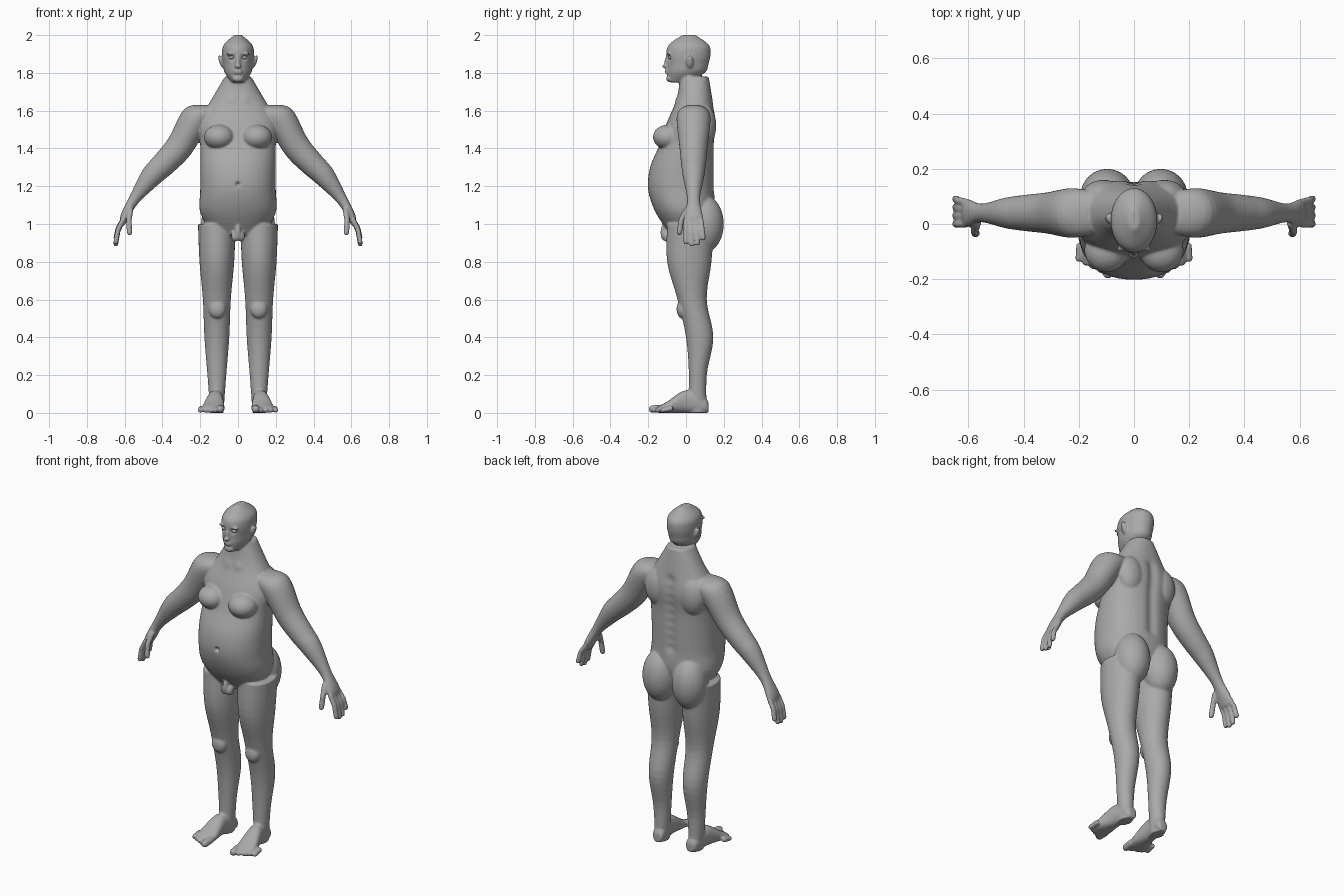
import bpy, bmesh
from math import cos, sin, tau, exp, copysign
from mathutils import Vector, Matrix

if "Cube" in bpy.data.objects:
    bpy.data.objects.remove(bpy.data.objects["Cube"])

shade = .4
grey = bpy.data.materials.new("plain grey")
grey.use_nodes = True
grey.diffuse_color = (shade, shade, shade, 1)
grey.node_tree.nodes["Principled BSDF"].inputs["Base Color"].default_value = grey.diffuse_color

bm = bmesh.new()
X, Y, Z = Vector((1, 0, 0)), Vector((0, 1, 0)), Vector((0, 0, 1))
BOTH, MIDDLE = (1, -1), (1,)


def spline(before, start, end, after, t):
    """Smooth value between start and end, with slopes from the neighbours."""
    slope_in, slope_out = (end - before) / 2, (after - start) / 2
    ease = t * t * (3 - 2 * t)
    rest = 1 - t
    return start + (end - start) * ease + slope_in * t * rest * rest - slope_out * t * t * rest


def smooth_rows(rows, steps):
    """Insert smoothly interpolated rows between the given ones."""
    last = len(rows) - 1
    for i in range(last):
        group = rows[max(i - 1, 0)], rows[i], rows[i + 1], rows[min(i + 2, last)]
        for step in range(steps):
            yield [spline(*values, step / steps) for values in zip(*group)]
    yield rows[last]


def loft(rings, u, v, sides=BOTH, power=2, segments=32, steps=5):
    """Smooth tube through rings of (centre x, y, z, radius along u, radius along v)."""
    rows = list(smooth_rows(rings, steps))
    for side in sides:
        loops = []
        for x, y, z, radius_u, radius_v in rows:
            loop = []
            for k in range(segments):
                c, s = cos(tau * k / segments), sin(tau * k / segments)
                point = Vector((x, y, z))
                point += u * radius_u * copysign(abs(c) ** (2 / power), c)
                point += v * radius_v * copysign(abs(s) ** (2 / power), s)
                point.x *= side
                loop.append(bm.verts.new(point))
            loops.append(loop)
        for lower, upper in zip(loops, loops[1:]):
            for k in range(segments):
                bm.faces.new((lower[k - 1], lower[k], upper[k], upper[k - 1]))
        bm.faces.new(loops[0])
        bm.faces.new(loops[-1])


def upright(bottom, spacing, x, rows, **options):
    """Evenly spaced level rings, each given as (half width, front y, back y)."""
    rings = [(x, (front + back) / 2, bottom + spacing * i, width, (back - front) / 2)
             for i, (width, front, back) in enumerate(rows)]
    loft(rings, X, Y, **options)


def ball(centre, radii, sides=BOTH, tilt=0):
    for side in sides:
        place = Matrix.Translation((centre[0] * side, centre[1], centre[2]))
        turn = Matrix.Rotation(tilt * side, 4, 'Y')
        bmesh.ops.create_uvsphere(bm, u_segments=32, v_segments=20, radius=1,
                                  matrix=place @ turn @ Matrix.Diagonal((*radii, 1)))


def digit(points, radius):
    """Round-ended finger or toe along a bent path, on both sides."""
    for start, end in zip(points, points[1:]):
        start, end = Vector(start), Vector(end)
        along = (end - start).normalized()
        u = along.cross(X).normalized()
        loft([(*start, radius, radius), (*end, radius, radius)], u, along.cross(u))
        ball(end, (radius, radius, radius))


# Torso and neck
upright(.94, .12, 0, [(.13, -.08, .11), (.2, -.16, .15), (.2, -.2, .15), (.2, -.19, .15),
                      (.2, -.14, .15), (.21, -.1, .16), (.14, -.05, .14), (.07, -.03, .12)],
        sides=MIDDLE, power=2.25, segments=48)

# Head
upright(1.75, .05, 0, [(.03, -.09, 0), (.07, -.1, .1), (.08, -.1, .12),
                       (.085, -.105, .13), (.075, -.09, .12), (.02, -.02, .05)], sides=MIDDLE)

# Nose, brows, lips, chin and ears
ball((0, -.1, 1.855), (.012, .015, .035), sides=MIDDLE)
ball((0, -.11, 1.835), (.018, .017, .011), sides=MIDDLE)
ball((.035, -.09, 1.9), (.028, .014, .008))
for height in (1.8, 1.812):
    ball((0, -.1, height), (.022, .012, .007), sides=MIDDLE)
ball((0, -.085, 1.77), (.03, .02, .02), sides=MIDDLE)
ball((.09, .02, 1.86), (.01, .02, .036), tilt=.3)

# Chest, shoulder blades, buttocks and groin
ball((.1, -.095, 1.46), (.08, .08, .066))
ball((.11, .1, 1.52), (.08, .06, .11))
ball((.097, .1, 1), (.098, .1, .15))
ball((.017, -.1, .935), (.02, .025, .03))
ball((0, -.115, .955), (.016, .02, .045), sides=MIDDLE)

# Legs and knees
upright(0, .2, .112, [(.035, .01, .11), (.05, .015, .11), (.066, 0, .145),
                      (.074, -.045, .11), (.092, -.1, .135), (.1, -.1, .15)])
ball((.11, -.02, .55), (.045, .03, .05))

# Feet, turned slightly outward
foot = [(.12, .02, .025), (.1, .035, .04), (0, .042, .06), (-.1, .058, .03), (-.15, .05, .016)]
loft([(.12 - y / 10, y, height, width, height) for y, width, height in foot], X, Z, power=2.3)
for k in range(5):
    x, tip = .09 + k / 38, -.178 + k / 75
    size = .014 if k else .02
    digit([(x, tip + .055, .025), (x + .004, tip, size)], size)

# Arms from shoulder to knuckles, as (x, z, half depth, half thickness)
arm = [(.13, 1.6, .07, .05), (.22, 1.56, .09, .08), (.31, 1.41, .075, .073), (.39, 1.32, .066, .066),
       (.46, 1.25, .056, .057), (.55, 1.13, .034, .03), (.6, 1.04, .05, .024), (.615, 1, .045, .015)]
loft([(x, .04, z, depth, thickness) for x, z, depth, thickness in arm],
     Y, Vector((.77, 0, .64)))

# Fingers and thumb
for k, reach in enumerate((.11, .12, .115, .09)):
    root = Vector((.607, k / 38, 1.025))
    middle = root + Vector((.028, k / 500, -reach / 2))
    tip = middle + Vector((.012, k / 500, -reach * .6))
    digit([root, middle, tip], .0135)
digit([(.568, .005, 1.08), (.578, -.025, 1.02), (.574, -.035, .955)], .015)

bmesh.ops.recalc_face_normals(bm, faces=bm.faces)
rough = bpy.data.meshes.new("body_parts")
bm.to_mesh(rough)
bm.free()
body = bpy.data.objects.new("body", rough)
bpy.context.collection.objects.link(body)

# Fuse the parts into one skin and soften the joins
fuse = body.modifiers.new("fuse", 'REMESH')
fuse.mode, fuse.voxel_size = 'VOXEL', .0056
soften = body.modifiers.new("soften", 'SMOOTH')
soften.factor, soften.iterations = .5, 7
skin = bpy.data.meshes.new_from_object(body.evaluated_get(bpy.context.evaluated_depsgraph_get()))
body.modifiers.clear()
body.data = skin
bpy.data.meshes.remove(rough)


def press(place, radius, depth):
    """Push the skin softly along y around a place."""
    place = Vector(place)
    for vertex in skin.vertices:
        distance = (vertex.co - place).length_squared / radius ** 2
        if distance < 6:
            vertex.co.y += depth * exp(-distance)


# Eye sockets, collar hollows, navel and spine groove
for side in BOTH:
    press((side * .034, -.1, 1.882), .016, .016)
    press((side * .035, -.035, 1.655), .025, -.008)
press((0, -.2, 1.21), .01, .02)
for k in range(9):
    press((0, .155, 1.2 + k / 20), .03, -.012)
skin.materials.clear()
skin.materials.append(grey)
skin.polygons.foreach_set("use_smooth", [True] * len(skin.polygons))

# Eyes
for side, label in zip(BOTH, ("left_eye", "right_eye")):
    bpy.ops.mesh.primitive_uv_sphere_add(radius=.012, location=(side * .034, -.083, 1.881))
    eye = bpy.context.object
    eye.name = label
    eye.scale = (1.25, 1, .75)
    eye.data.materials.append(grey)
    bpy.ops.object.shade_smooth()
